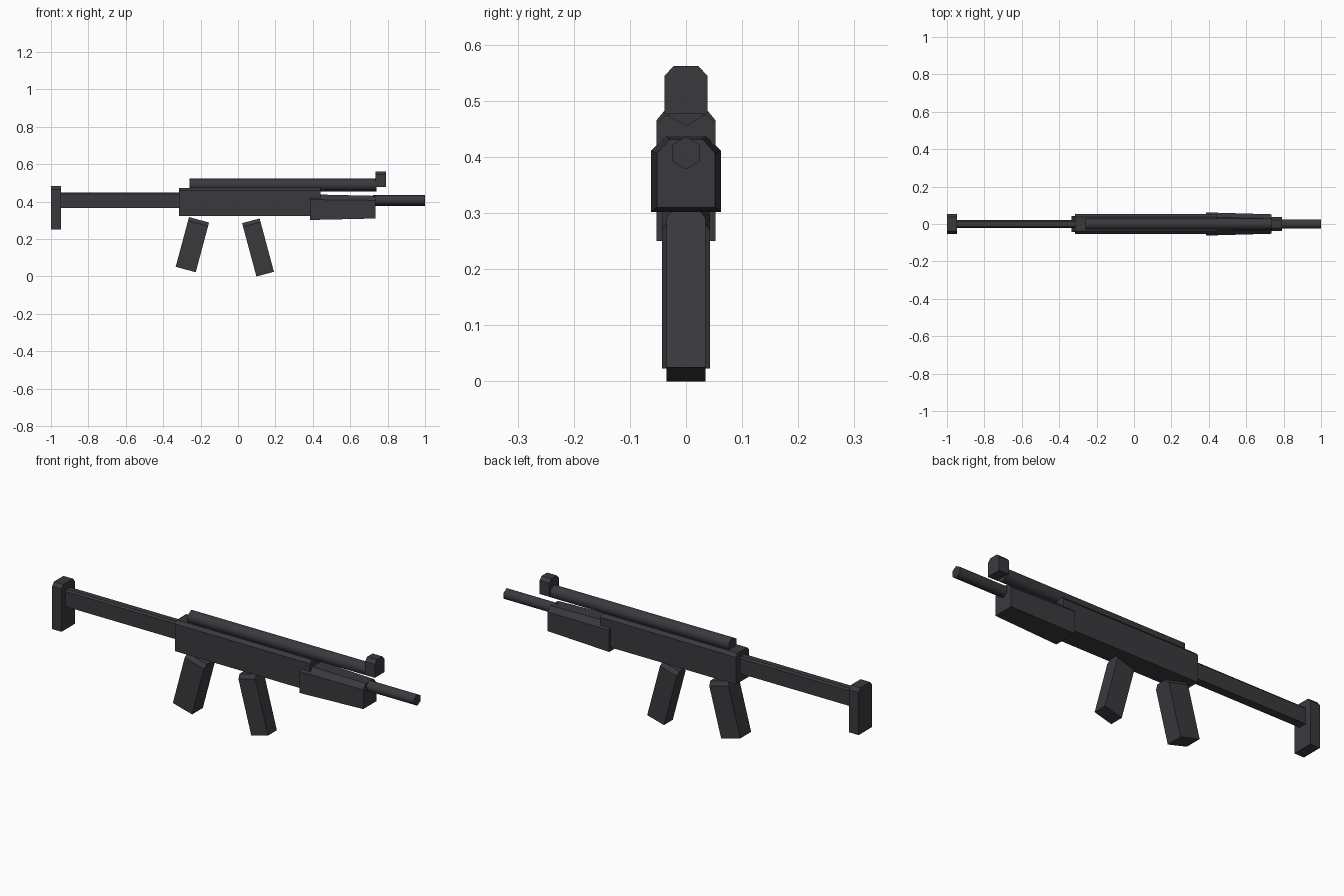
import bpy, bmesh, math
from mathutils import Matrix

if "Cube" in bpy.data.objects:
    bpy.data.objects.remove(bpy.data.objects["Cube"])

gunmetal = bpy.data.materials.new("dark gunmetal")
gunmetal.use_nodes = True
colour = (0.042, 0.041, 0.048, 1)
gunmetal.diffuse_color = colour
gunmetal.node_tree.nodes["Principled BSDF"].inputs["Base Color"].default_value = colour


def finish(name, bm):
    bmesh.ops.recalc_face_normals(bm, faces=bm.faces)
    mesh = bpy.data.meshes.new(name)
    bm.to_mesh(mesh)
    bm.free()
    mesh.materials.append(gunmetal)
    obj = bpy.data.objects.new(name, mesh)
    bpy.context.collection.objects.link(obj)
    return obj


def section(half, low, high, cut_y, cut_z):
    """Box cross-section whose two upper corners are cut off."""
    right = [(half, low), (half, high - cut_z), (half - cut_y, high)]
    return right + [(-y, z) for y, z in reversed(right)]


def loft(name, x0, x1, start, end=None):
    bm = bmesh.new()
    rings = [[bm.verts.new((x, y, z)) for y, z in ring]
             for x, ring in ((x0, start), (x1, end or start))]
    for ring in rings:
        bm.faces.new(ring)
    count = len(start)
    for i in range(count):
        j = (i + 1) % count
        bm.faces.new((rings[0][i], rings[0][j], rings[1][j], rings[1][i]))
    return finish(name, bm)


def tilted(name, centre, width, length, half, degrees):
    ring = section(half, -length / 2, length / 2, 0.015, 0.02)
    obj = loft(name, -width / 2, width / 2, ring)
    place = Matrix.Translation((centre[0], 0, centre[1]))
    obj.data.transform(place @ Matrix.Rotation(math.radians(degrees), 4, "Y"))
    return obj


def rod(name, x0, x1, z, radius):
    """Six-sided rod along x with an edge on top."""
    bm = bmesh.new()
    bmesh.ops.create_cone(bm, cap_ends=True, segments=6, radius1=radius,
                          radius2=radius, depth=x1 - x0)
    turn = Matrix.Rotation(math.pi / 2, 4, "Y") @ Matrix.Rotation(math.pi / 2, 4, "Z")
    ring_top = max((turn @ v.co).z for v in bm.verts)
    if ring_top < radius * 0.95:
        turn = turn @ Matrix.Rotation(math.pi / 6, 4, "Z")
    bm.transform(Matrix.Translation(((x0 + x1) / 2, 0, z)) @ turn)
    obj = finish(name, bm)
    # Round the long sides in shading, keep the end caps crisp
    for face in obj.data.polygons:
        face.use_smooth = abs(face.normal.x) < 0.5
    for edge in obj.data.edges:
        a, b = (obj.data.vertices[i].co.x for i in edge.vertices)
        edge.use_edge_sharp = abs(a - b) < 0.001
    return obj


# Shoulder stock
loft("butt_plate", -1, -0.947, section(0.053, 0.25, 0.483, 0.015, 0.018))
loft("stock_bar", -0.95, -0.31, section(0.021, 0.365, 0.45, 0.007, 0.009))

# Body and tapering handguard
loft("receiver", -0.315, 0.44, section(0.053, 0.322, 0.474, 0.015, 0.015))
loft("handguard", 0.385, 0.735,
     section(0.062, 0.302, 0.439, 0.026, 0.028),
     section(0.052, 0.31, 0.431, 0.022, 0.024))

# Barrel, upper tube and sight
rod("barrel", 0.72, 1, 0.407, 0.029)
rod("upper_tube", -0.26, 0.74, 0.49, 0.035)
loft("front_sight", 0.735, 0.79, section(0.038, 0.477, 0.562, 0.016, 0.017))

# Angled grip and magazine
tilted("rear_grip", (-0.244, 0.17), 0.111, 0.275, 0.043, 15)
tilted("magazine", (0.107, 0.155), 0.097, 0.295, 0.035, -15)
